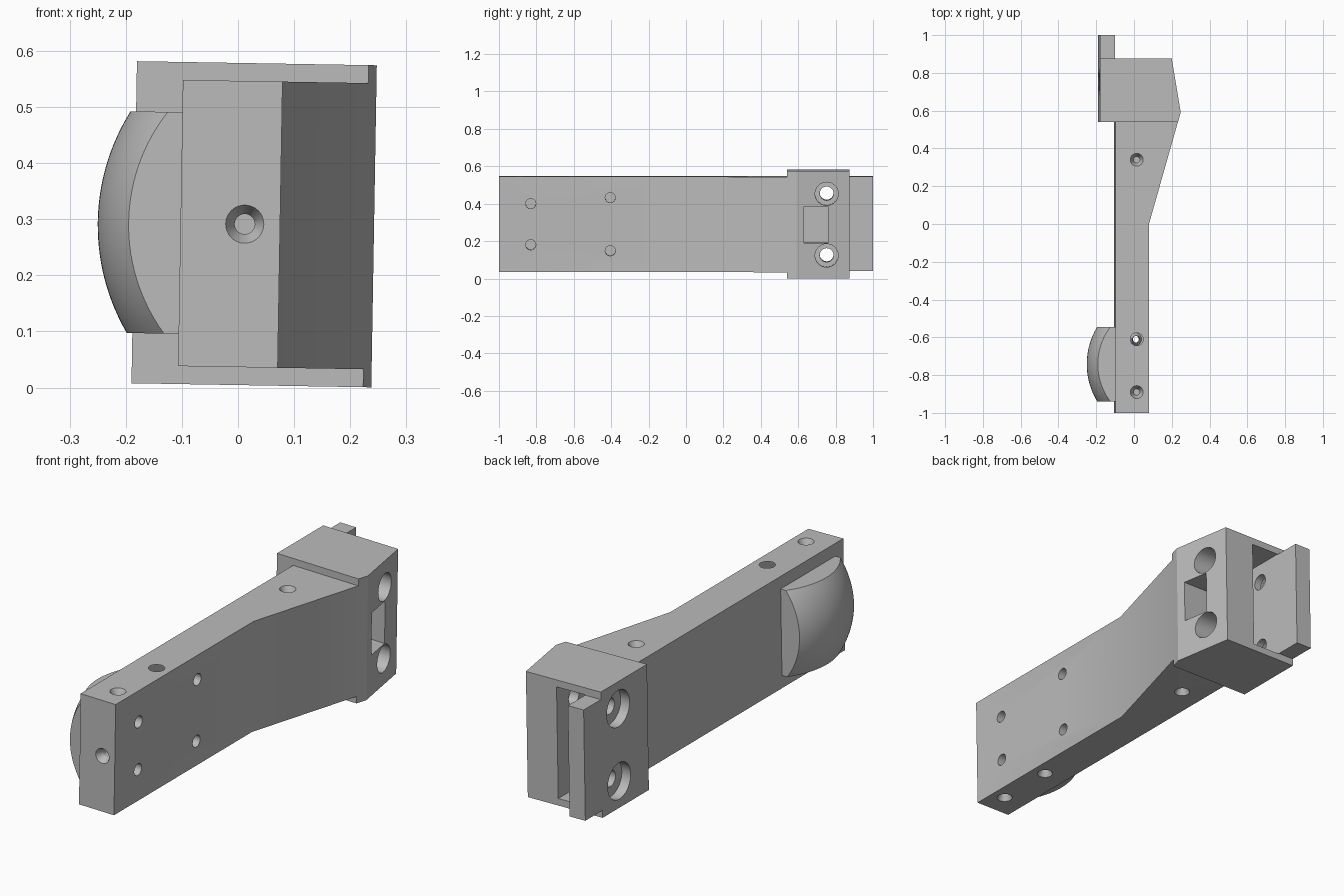
import bpy, bmesh, math
from mathutils import Matrix, Vector

cube = bpy.data.objects.get("Cube")
if cube:
    bpy.data.objects.remove(cube, do_unlink=True)

grey = bpy.data.materials.new("plain grey")
grey.use_nodes = True
colour = (0.5, 0.5, 0.5, 1)
grey.diffuse_color = colour
grey.node_tree.nodes["Principled BSDF"].inputs["Base Color"].default_value = colour

# The whole part leans slightly about its long axis
LEAN = Matrix.Translation((0, 0, 0.2915)) @ Matrix.Rotation(0.017, 4, 'Y')
AXES = {'X': Vector((1, 0, 0)), 'Y': Vector((0, 1, 0)), 'Z': Vector((0, 0, 1))}


def make(name, bm):
    bmesh.ops.recalc_face_normals(bm, faces=bm.faces)
    mesh = bpy.data.meshes.new(name)
    bm.to_mesh(mesh)
    bm.free()
    mesh.materials.append(grey)
    obj = bpy.data.objects.new(name, mesh)
    bpy.context.collection.objects.link(obj)
    return obj


def prism(name, outline, half):
    """Extrude a plan outline evenly above and below the middle."""
    bm = bmesh.new()
    face = bm.faces.new([bm.verts.new((x, y, -half)) for x, y in outline])
    top = bmesh.ops.extrude_face_region(bm, geom=[face])["geom"]
    bmesh.ops.translate(bm, vec=(0, 0, 2 * half),
                        verts=[v for v in top if isinstance(v, bmesh.types.BMVert)])
    return make(name, bm)


def box(name, x0, x1, y0, y1, half):
    return prism(name, [(x0, y0), (x1, y0), (x1, y1), (x0, y1)], half)


def drill(start, end, r1, r2=None):
    """Round or conical cutter between two points."""
    a, b = Vector(start), Vector(end)
    bm = bmesh.new()
    turn = (b - a).to_track_quat('Z', 'Y').to_matrix().to_4x4()
    bmesh.ops.create_cone(bm, cap_ends=True, segments=32, radius1=r1,
                          radius2=r1 if r2 is None else r2, depth=(b - a).length,
                          matrix=Matrix.Translation((a + b) / 2) @ turn)
    return make("cutter", bm)


def cut(obj, cutter):
    mod = obj.modifiers.new("cut", 'BOOLEAN')
    mod.operation = 'DIFFERENCE'
    mod.solver = 'EXACT'
    mod.object = cutter
    bpy.context.view_layer.objects.active = obj
    bpy.ops.object.modifier_apply(modifier=mod.name)
    bpy.data.objects.remove(cutter, do_unlink=True)


def finish(obj):
    obj.data.transform(LEAN)
    bpy.ops.object.select_all(action='DESELECT')
    obj.select_set(True)
    bpy.context.view_layer.objects.active = obj
    bpy.ops.object.shade_smooth_by_angle(angle=math.radians(25))


# Long arm, flaring towards the head
arm = prism("arm", [(-0.1025, -1), (0.075, -1), (0.075, 0), (0.228, 0.54), (-0.1025, 0.54)], 0.255)

# Countersunk holes through the arm from top to bottom
for y in (-0.89, -0.61, 0.34):
    cut(arm, drill((0.01, y, -0.3), (0.01, y, 0.3), 0.019))
    for s in (-1, 1):
        cut(arm, drill((0.01, y, s * 0.22), (0.01, y, s * 0.257), 0.017, 0.035))

# Countersunk hole in the front end
cut(arm, drill((0.012, -1.05, 0), (0.012, -0.94, 0), 0.018))
cut(arm, drill((0.012, -0.965, 0), (0.012, -1.002, 0), 0.017, 0.035))

# Blind holes in the flat side
for y, z in ((-0.83, 0.11), (-0.405, 0.142)):
    for s in (-1, 1):
        cut(arm, drill((0.015, y, s * z), (0.1, y, s * z), 0.027))
finish(arm)

# Head block with a slot open to the back
head = prism("head", [(-0.185, 0.54), (0.228, 0.54), (0.2425, 0.59),
                      (0.195, 0.875), (-0.185, 0.875)], 0.287)
cut(head, box("cutter", -0.105, 0.04, 0.6, 0.95, 0.255))
# Side window into the slot
cut(head, box("cutter", 0.0, 0.3, 0.632, 0.758, 0.098))
# Bolt holes with wide recesses on both sides
for z in (-0.165, 0.165):
    cut(head, drill((-0.3, 0.752, z), (0.3, 0.752, z), 0.037))
    cut(head, drill((0.085, 0.752, z), (0.3, 0.752, z), 0.062))
    cut(head, drill((-0.3, 0.752, z), (-0.14, 0.752, z), 0.083))
finish(head)

# Tongue continuing the thin wall of the head
finish(box("tongue", -0.185, -0.105, 0.875, 1.0, 0.253))

# Square pad with a spherical face
R, HALF, CY, N = 0.382, 0.1975, -0.742, 28
bm = bmesh.new()
bmesh.ops.create_grid(bm, x_segments=N, y_segments=N, size=HALF)
for v in bm.verts:
    u, w = v.co.x, v.co.y
    v.co = (R - 0.25 - math.sqrt(R * R - u * u - w * w), CY + u, w)
rim = [e for e in bm.edges if e.is_boundary]
skirt = bmesh.ops.extrude_edge_only(bm, edges=rim)["geom"]
for v in skirt:
    if isinstance(v, bmesh.types.BMVert):
        v.co.x = -0.1
bmesh.ops.holes_fill(bm, edges=[e for e in bm.edges if e.is_boundary])
finish(make("domed_pad", bm))
